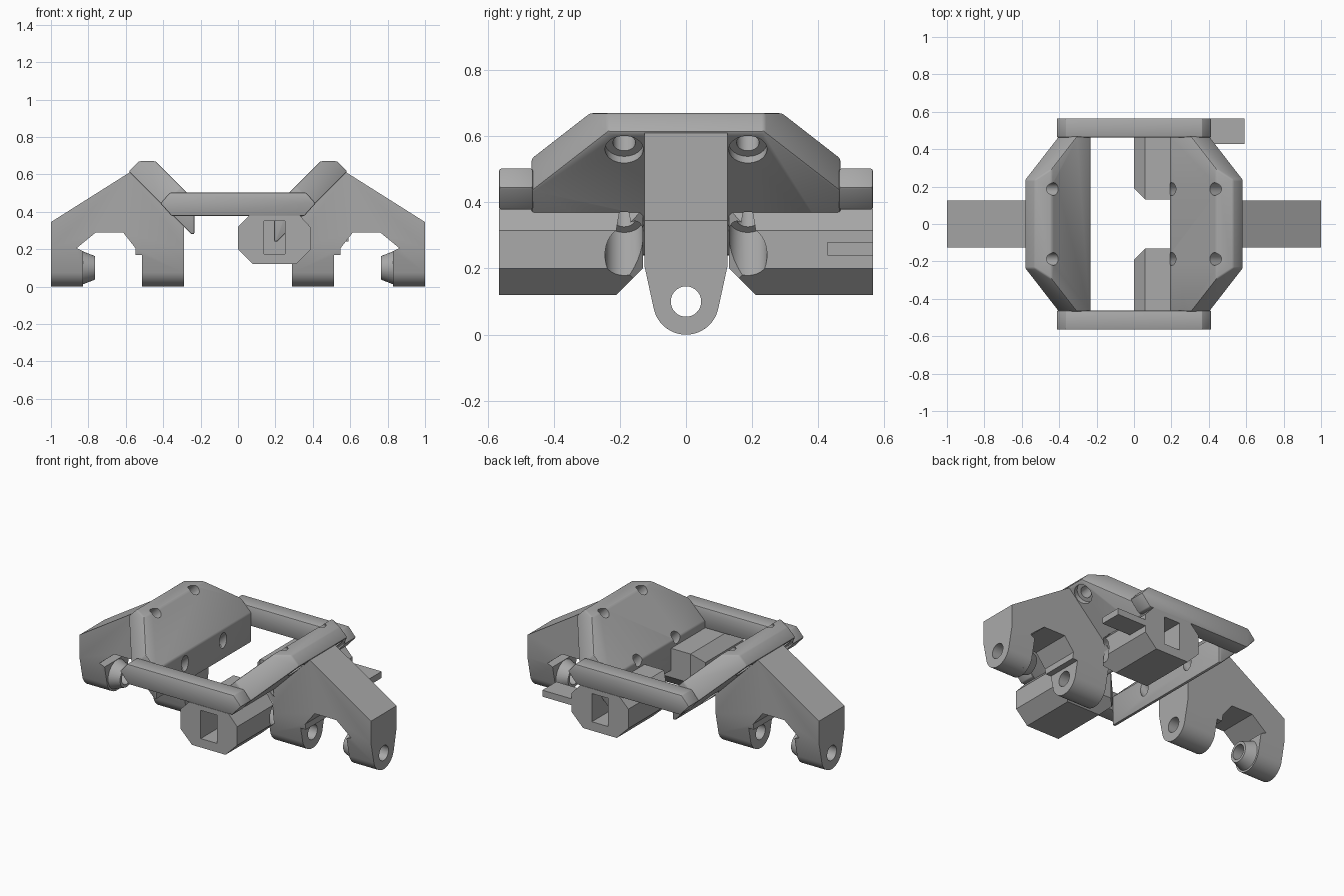
import bpy, bmesh, math
from mathutils import Vector, Matrix

if "Cube" in bpy.data.objects:
    bpy.data.objects.remove(bpy.data.objects["Cube"])

GREY = bpy.data.materials.new("mid_grey")
GREY.diffuse_color = (0.40, 0.40, 0.40, 1)
GREY.use_nodes = True
GREY.node_tree.nodes["Principled BSDF"].inputs["Base Color"].default_value = GREY.diffuse_color


def finish(bm, name, bevel=0.0):
    bmesh.ops.remove_doubles(bm, verts=bm.verts, dist=1e-5)
    bmesh.ops.recalc_face_normals(bm, faces=bm.faces)
    if bevel:
        bmesh.ops.bevel(bm, geom=bm.edges[:], offset=bevel, segments=2,
                        profile=0.5, affect='EDGES', clamp_overlap=True)
    me = bpy.data.meshes.new(name)
    bm.to_mesh(me)
    bm.free()
    me.materials.append(GREY)
    ob = bpy.data.objects.new(name, me)
    bpy.context.collection.objects.link(ob)
    return ob


def prism(profile, lo, hi, axis='Y'):
    """Extrude a 2D profile (x,z along Y, or y,z along X)."""
    bm = bmesh.new()
    at = lambda a, b, t: (a, t, b) if axis == 'Y' else (t, a, b)
    face = bm.faces.new([bm.verts.new(at(a, b, lo)) for a, b in profile])
    new = bmesh.ops.extrude_face_region(bm, geom=[face])['geom']
    bmesh.ops.translate(bm, vec=at(0, 0, hi - lo),
                        verts=[v for v in new if isinstance(v, bmesh.types.BMVert)])
    return bm


def slice_off(bm, point, normal):
    """Remove everything on the normal's side of a plane and cap it."""
    cut = bmesh.ops.bisect_plane(bm, geom=bm.verts[:] + bm.edges[:] + bm.faces[:],
                                 plane_co=point, plane_no=normal, clear_outer=True)['geom_cut']
    bmesh.ops.edgeloop_fill(bm, edges=[e for e in cut if isinstance(e, bmesh.types.BMEdge)])


def rod(p, q, r1, r2=None, name="cutter", n=32):
    p, q = Vector(p), Vector(q)
    m = Matrix.Translation((p + q) / 2) @ Vector((0, 0, 1)).rotation_difference(q - p).to_matrix().to_4x4()
    bm = bmesh.new()
    bmesh.ops.create_cone(bm, cap_ends=True, segments=n, radius1=r1,
                          radius2=r1 if r2 is None else r2, depth=(q - p).length, matrix=m)
    return finish(bm, name)


def boolean(ob, cutter, op='DIFFERENCE', keep=False):
    mod = ob.modifiers.new("cut", 'BOOLEAN')
    mod.operation, mod.solver, mod.object = op, 'EXACT', cutter
    bpy.context.view_layer.objects.active = ob
    bpy.ops.object.modifier_apply(modifier=mod.name)
    if not keep:
        bpy.data.objects.remove(cutter)


def screw_holes(ob, s):
    """Counterbored holes square to the sloped plate."""
    for total in (1.09, 0.63):                      # x + z along each bore
        for y in (-0.187, 0.187):
            pt = lambda d: (s * (total + d) / 2, y, (total - d) / 2)
            boolean(ob, rod(pt(-0.6), pt(0.4), 0.034))
            boolean(ob, rod(pt(-0.07), pt(0.4), 0.058))


def smooth(ob):
    bpy.ops.object.select_all(action='DESELECT')
    ob.select_set(True)
    bpy.context.view_layer.objects.active = ob
    bpy.ops.object.shade_smooth_by_angle(angle=math.radians(28))


for s, side in ((-1, "left"), (1, "right")):
    # sloped plate with clipped upper corners
    e = 0.233 if s < 0 else 0.193
    pts = [(0.585, 0.615), (0.53, 0.67), (0.44, 0.67), (e, 0.877 + e - 0.42 - 2 * (e - 0.233)),
           (e, e + 0.047), (e + 0.017, e + 0.047)]
    pts[3] = (e, 0.67 - (0.44 - e))
    bm = prism([(s * x, z) for x, z in pts], -0.467, 0.467)
    for t in (-1, 1):
        slice_off(bm, (s * 0.585, t * 0.24, 0.61), (s * 0.643, t, 0.643))
    plate = finish(bm, side + "_sloped_plate", 0.008)
    screw_holes(plate, s)
    smooth(plate)

    # arched leg bracket, rounded at both feet
    arch = [(1, 0), (1, 0.345), (0.58, 0.61), (0.29, 0.32), (0.29, 0), (0.512, 0), (0.512, 0.168),
            (0.548, 0.168), (0.548, 0.205), (0.613, 0.288), (0.762, 0.288), (0.863, 0.205),
            (0.83, 0.19), (0.83, 0)]
    leg = finish(prism([(s * x, z) for x, z in arch], -0.14, 0.14), side + "_leg_bracket")
    arc = [(0.1 * math.cos(a), 0.1 + 0.1 * math.sin(a))
           for a in [math.radians(-165 + 150 * i / 20) for i in range(21)]]
    tongue = [(-0.125, 0.7), (-0.125, 0.205)] + arc + [(0.125, 0.205), (0.125, 0.7)]
    boolean(leg, finish(prism(tongue, -1.1, 1.1, 'X'), "cutter"), 'INTERSECT')
    boss = rod((s * 0.86, 0, 0.1), (s * 0.765, 0, 0.1), 0.1, 0.063, side + "_foot_boss")
    for part in (leg, boss):
        boolean(part, rod((s * 0.2, 0, 0.1), (s * 1.1, 0, 0.1), 0.046))
        smooth(part)

for t, end in ((-1, "front"), (1, "back")):
    # cross bar
    bar = [(-0.415, 0.445), (-0.355, 0.378), (0.355, 0.378), (0.415, 0.445), (0.365, 0.502), (-0.365, 0.502)]
    smooth(finish(prism(bar, *sorted((t * 0.463, t * 0.565))), end + "_cross_bar", 0.006))

    # eight-sided housing with clipped inner end and a slot in its outer end
    octo = [(0, 0.2), (0.08, 0.12), (0.31, 0.12), (0.39, 0.2), (0.39, 0.315), (0.33, 0.38), (0.06, 0.38), (0, 0.32)]
    bm = prism(octo, *sorted((t * 0.13, t * 0.565)))
    slice_off(bm, (0.2, t * 0.21, 0.12), (0, -t, -1))
    slice_off(bm, (0, t * 0.19, 0.3), (-1, -t, 0))
    slice_off(bm, (0.39, t * 0.19, 0.3), (1, -t, 0))
    house = finish(bm, end + "_housing")
    slot = [(0.14, 0.175), (0.25, 0.175), (0.25, 0.35), (0.14, 0.35)]
    boolean(house, finish(prism(slot, *sorted((t * 0.4, t * 0.7))), "cutter"))
    screw_holes(house, 1)
    smooth(house)

# side tab on the back housing
tab = [(0.36, 0.24), (0.59, 0.24), (0.59, 0.28), (0.36, 0.28)]
finish(prism(tab, 0.428, 0.565), "side_tab")
